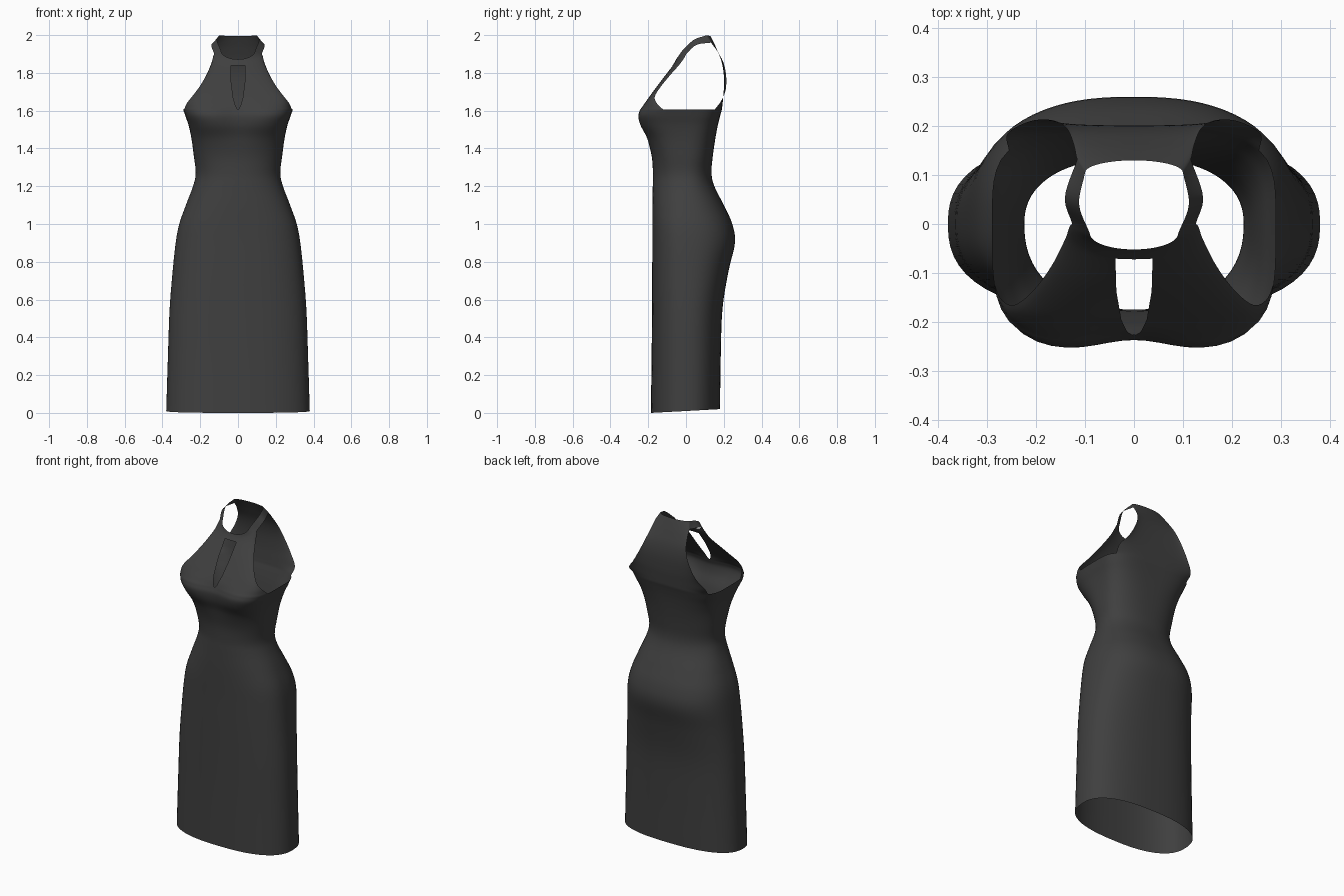
import bpy, bmesh, math
from mathutils import Vector

if "Cube" in bpy.data.objects:
    bpy.data.objects.remove(bpy.data.objects["Cube"])

SUB = 5          # smoothing steps between profile rows
HALF = 12        # columns on each half of a panel
SIDE = 12        # columns under each arm
FRONT_ARC, BACK_ARC = math.radians(64), math.radians(48)


def smooth_path(points, steps):
    """Catmull-Rom interpolation through tuples of any length."""
    pts = [Vector(p) for p in points]
    pts = [2 * pts[0] - pts[1]] + pts + [2 * pts[-1] - pts[-2]]
    out = []
    for i in range(1, len(pts) - 2):
        a, b, c, d = pts[i - 1:i + 3]
        for k in range(steps):
            t = k / steps
            out.append(0.5 * (2 * b + (c - a) * t + (2 * a - 5 * b + 4 * c - d) * t * t
                              + (3 * b - a - 3 * c + d) * t ** 3))
    return out + [pts[-2]]


def body_point(row, angle):
    """Point on a rounded-box ring; angle 0 is the front centre."""
    z, width, front, back, n = row
    s, c = math.sin(angle), math.cos(angle)
    r = (abs(s) ** n + abs(c) ** n) ** (-1 / n)
    x = width * r * s
    y = r * c * front if c > 0 else -r * c * back
    if c > 0:   # fabric stretched between the bust points
        y += 0.024 * math.exp(-(x / 0.1) ** 2 - ((z - 1.57) / 0.12) ** 2)
    hem = max(0, 1 - z / 0.3) * 0.01 * (1 - r * c)
    return Vector((x, y, z + hem))


def add_grid(bm, rows):
    verts = [[bm.verts.new(p) for p in row] for row in rows]
    for lo, hi in zip(verts, verts[1:]):
        for i in range(len(lo) - 1):
            bm.faces.new((lo[i], lo[i + 1], hi[i + 1], hi[i]))


def panel(base, controls):
    """Panel rising from the base row; controls hold edge x, y, z and centre y, z."""
    edge, mid = base[-1], base[HALF]
    table = smooth_path([(edge.x, edge.y, edge.z, mid.y, mid.z)] + controls, SUB)
    rows = [base]
    for k, (w, ye, ze, yc, zc) in enumerate(table[1:], 1):
        t = min(1, 1.3 * k / (len(table) - 1))
        row = []
        for i, p in enumerate(base):
            a = (i / HALF - 1) * math.pi / 2
            fx = (1 - t) * p.x / edge.x + t * math.sin(a)
            fy = (1 - t) * (p.y - mid.y) / (edge.y - mid.y) + t * (1 - math.cos(a))
            fz = 1 - math.cos(a)
            row.append(Vector((w * fx, yc + (ye - yc) * fy, zc + (ze - zc) * fz)))
        rows.append(row)
    return rows


# Skirt and bodice rings: height, half width, front, back, squareness
body_table = [
    (0.0, 0.38, -0.186, 0.18, 2.5), (0.3, 0.371, -0.182, 0.184, 2.5),
    (0.55, 0.362, -0.18, 0.193, 2.5), (0.75, 0.346, -0.179, 0.225, 2.5),
    (0.9, 0.33, -0.178, 0.259, 2.5), (1.0, 0.311, -0.178, 0.245, 2.5),
    (1.1, 0.276, -0.178, 0.2, 2.4), (1.2, 0.238, -0.176, 0.15, 2.3),
    (1.27, 0.224, -0.175, 0.135, 2.3), (1.36, 0.234, -0.183, 0.142, 2.5),
    (1.45, 0.246, -0.212, 0.155, 2.8), (1.52, 0.261, -0.25, 0.168, 3.3),
    (1.57, 0.278, -0.261, 0.18, 3.8), (1.605, 0.29, -0.25, 0.19, 4.0),
]
body_rows = smooth_path(body_table, SUB)


def arc(start, end, count):
    return [start + (end - start) * i / count for i in range(count + 1)]


front_angles = arc(-FRONT_ARC, FRONT_ARC, 2 * HALF)
back_angles = arc(math.pi + BACK_ARC, math.pi - BACK_ARC, 2 * HALF)
left_angles = arc(FRONT_ARC, math.pi - BACK_ARC, SIDE)
right_angles = arc(math.pi + BACK_ARC, 2 * math.pi - FRONT_ARC, SIDE)
ring = front_angles + left_angles[1:] + back_angles[::-1][1:] + right_angles[1:]

bm = bmesh.new()
add_grid(bm, [[body_point(r, a) for a in ring] for r in body_rows])

# Front and back halter panels
front = panel([body_point(body_rows[-1], a) for a in front_angles], [
    (0.27, -0.155, 1.64, -0.216, 1.635), (0.243, -0.165, 1.675, -0.198, 1.665),
    (0.205, -0.135, 1.725, -0.173, 1.70), (0.168, -0.085, 1.787, -0.13, 1.76),
    (0.14, -0.03, 1.85, -0.085, 1.82), (0.126, 0.0, 1.90, -0.062, 1.853),
    (0.09, -0.02, 1.918, -0.052, 1.872)])
back = panel([body_point(body_rows[-1], a) for a in back_angles], [
    (0.258, 0.185, 1.65, 0.195, 1.65), (0.212, 0.21, 1.71, 0.2, 1.71),
    (0.167, 0.212, 1.79, 0.2, 1.79), (0.138, 0.196, 1.86, 0.188, 1.86),
    (0.123, 0.162, 1.92, 0.163, 1.925), (0.116, 0.132, 1.96, 0.145, 1.965),
    (0.1, 0.105, 1.998, 0.13, 1.996)])
add_grid(bm, front)
add_grid(bm, back)

# Collar straps joining the panels over each shoulder
strap_low, strap_high = Vector((0.141, 0.055, 1.948)), Vector((0.112, 0.04, 1.974))
for side, column in ((1, -1), (-1, 0)):
    rows = []
    for j in range(SUB + 1):
        m = strap_low.lerp(strap_high, j / SUB)
        m.x *= side
        k = j - SUB - 1
        rows.append(smooth_path([front[k][column], m, back[k][column]], 6))
    add_grid(bm, rows)

bmesh.ops.remove_doubles(bm, verts=bm.verts[:], dist=0.0002)

# Keyhole: cut the front along a convex outline and remove the inside
outline = [(0.038, 1.838), (0.036, 1.75), (0.026, 1.67), (0.013, 1.625), (0.004, 1.61)]
outline += [(-x, z) for x, z in reversed(outline)]
planes = []
for (x0, z0), (x1, z1) in zip(outline, outline[1:] + outline[:1]):
    planes.append((Vector((x0, 0, z0)), Vector((z0 - z1, 0, x1 - x0)).normalized()))


def near_keyhole(f):
    c = f.calc_center_median()
    return c.y < 0 and abs(c.x) < 0.07 and 1.58 < c.z < 1.87


for co, normal in planes:
    faces = [f for f in bm.faces if near_keyhole(f)]
    geom = faces + list({e for f in faces for e in f.edges}) + list({v for f in faces for v in f.verts})
    bmesh.ops.bisect_plane(bm, geom=geom, dist=0.00001, plane_co=co, plane_no=normal)
inner = Vector((0, 0, 1.75))
hole = []
for f in bm.faces:
    c = f.calc_center_median()
    if near_keyhole(f) and all((c - co).dot(n) * (inner - co).dot(n) > 0 for co, n in planes):
        hole.append(f)
bmesh.ops.delete(bm, geom=hole, context='FACES')
bmesh.ops.recalc_face_normals(bm, faces=bm.faces[:])

mesh = bpy.data.meshes.new("dress")
bm.to_mesh(mesh)
bm.free()
dress = bpy.data.objects.new("dress", mesh)
bpy.context.collection.objects.link(dress)

# Charcoal fabric
fabric = bpy.data.materials.new("charcoal_fabric")
fabric.use_nodes = True
color = (0.05, 0.05, 0.05, 1)
fabric.diffuse_color = color
fabric.node_tree.nodes["Principled BSDF"].inputs["Base Color"].default_value = color
mesh.materials.append(fabric)

bpy.context.view_layer.objects.active = dress
dress.select_set(True)
bpy.ops.object.shade_smooth_by_angle(angle=math.radians(60))
